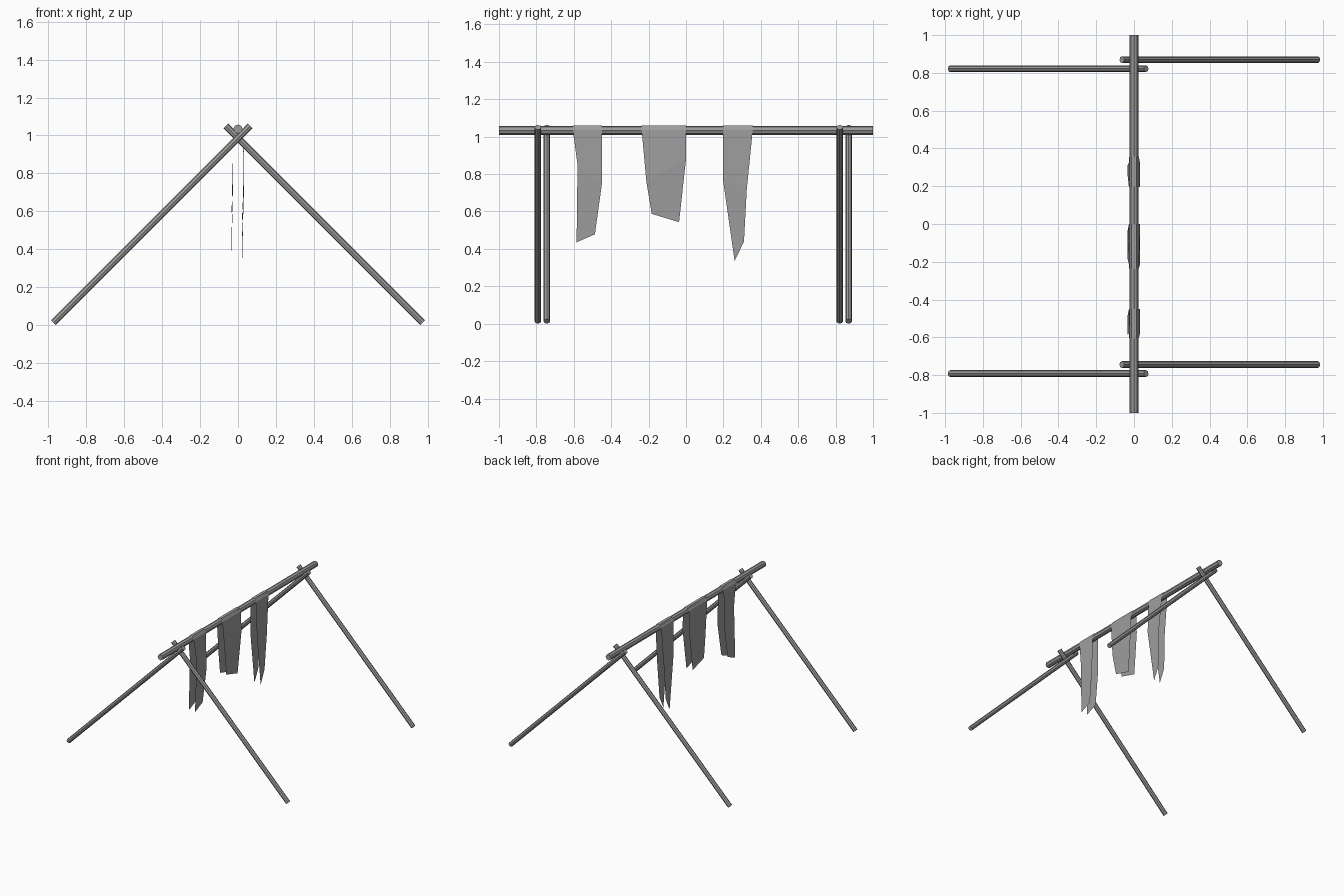
import bpy
import bmesh
from mathutils import Vector

cube = bpy.data.objects.get("Cube")
if cube:
    bpy.data.objects.remove(cube, do_unlink=True)


def material(name, color):
    mat = bpy.data.materials.new(name)
    mat.use_nodes = True
    mat.diffuse_color = color
    mat.node_tree.nodes["Principled BSDF"].inputs["Base Color"].default_value = color
    return mat


wood = material("grey wood", (0.34, 0.33, 0.325, 1))
cloth = material("grey cloth", (0.34, 0.34, 0.34, 1))


def pole(name, start, end, radius):
    """Eight-sided pole between two points."""
    start, end = Vector(start), Vector(end)
    axis = end - start
    bpy.ops.mesh.primitive_cylinder_add(
        vertices=8, radius=radius, depth=axis.length, location=(start + end) / 2)
    obj = bpy.context.object
    obj.name = name
    obj.rotation_euler = axis.to_track_quat('Z', 'Y').to_euler()
    obj.data.materials.append(wood)


def hanging_cloth(name, back_edge, front_edge):
    """Thin sheet folded over the beam; each edge is (y, z) at top, middle, hem."""
    bm = bmesh.new()
    # Rows run from the hem on one side, over the beam, to the other hem
    rows = [(-0.034, 2, None), (-0.027, 1, None), (-0.025, 0, 1.035), (-0.012, 0, 1.06),
            (0.012, 0, 1.06), (0.025, 0, 1.035), (0.032, 1, None), (0.022, 2, None)]
    pairs = []
    for x, level, height in rows:
        pair = []
        for edge in (front_edge, back_edge):
            y, z = edge[level]
            pair.append(bm.verts.new((x, y, height or z)))
        pairs.append(pair)
    for (a, b), (c, d) in zip(pairs, pairs[1:]):
        bm.faces.new((a, b, d, c))
    bmesh.ops.recalc_face_normals(bm, faces=bm.faces)
    # Sheet normals point away from the beam
    bm.faces.ensure_lookup_table()
    if bm.faces[3].normal.z < 0:
        bmesh.ops.reverse_faces(bm, faces=bm.faces)
    mesh = bpy.data.meshes.new(name)
    bm.to_mesh(mesh)
    bm.free()
    mesh.materials.append(cloth)
    bpy.context.collection.objects.link(bpy.data.objects.new(name, mesh))


# Ridge beam
pole("ridge_beam", (0, -1, 1.034), (0, 1, 1.034), 0.024)

# Crossed legs at both ends
for end, y in (("front", -0.792), ("back", 0.822)):
    for side, sign, shift in (("right", -1, 0), ("left", 1, 0.048)):
        pole(f"{end}_{side}_leg", (sign * 0.973, y + shift, 0.013),
             (sign * -0.064, y + shift, 1.05), 0.018)

# Cloths hung over the beam
hanging_cloth("front_cloth",
              [(-0.45, 1.06), (-0.45, 0.745), (-0.487, 0.478)],
              [(-0.605, 1.06), (-0.58, 0.85), (-0.585, 0.435)])
hanging_cloth("middle_cloth",
              [(0, 1.06), (0, 0.88), (-0.037, 0.543)],
              [(-0.237, 1.06), (-0.212, 0.76), (-0.183, 0.587)])
hanging_cloth("back_cloth",
              [(0.357, 1.06), (0.325, 0.72), (0.31, 0.44)],
              [(0.197, 1.06), (0.197, 0.775), (0.26, 0.335)])
